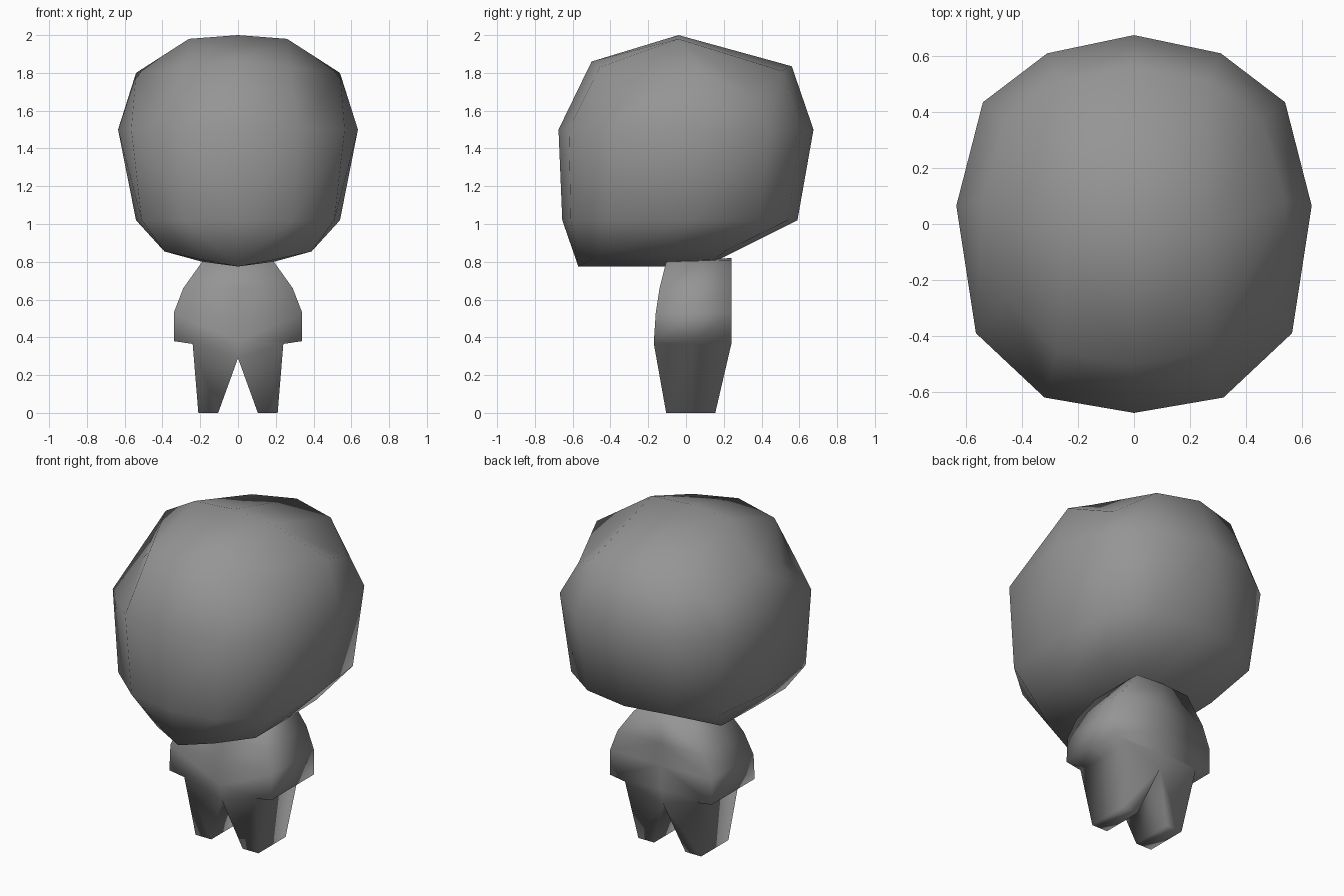
import bpy, bmesh

if "Cube" in bpy.data.objects:
    bpy.data.objects.remove(bpy.data.objects["Cube"])

grey = bpy.data.materials.new("dark_grey")
grey.diffuse_color = (.3, .3, .3, 1)
grey.use_nodes = True
grey.node_tree.nodes["Principled BSDF"].inputs["Base Color"].default_value = grey.diffuse_color


def half_shell(name, rows, faces):
    """Skin a stack of open rows, add extra faces given as point lists, mirror across x."""
    bm = bmesh.new()
    made = {}

    def vert(p):
        key = tuple(round(c, 4) for c in p)
        if key not in made:
            made[key] = bm.verts.new(key)
        return made[key]

    for a, b in zip(rows, rows[1:]):
        for i in range(len(a) - 1):
            bm.faces.new([vert(p) for p in (a[i], a[i + 1], b[i + 1], b[i])])
    for f in faces:
        bm.faces.new([vert(p) for p in f])
    bmesh.ops.recalc_face_normals(bm, faces=bm.faces)
    for f in bm.faces:
        f.smooth = True
    mesh = bpy.data.meshes.new(name)
    bm.to_mesh(mesh)
    bm.free()
    mesh.materials.append(grey)
    ob = bpy.data.objects.new(name, mesh)
    bpy.context.collection.objects.link(ob)
    ob.modifiers.new("Mirror", "MIRROR")
    return ob


def grid_cap(r, c, m):
    """Close a 7-point row with a centre point c and a point m beside it."""
    return [(r[0], r[1], m, c), (r[1], r[2], r[3], m),
            (c, m, r[5], r[6]), (m, r[3], r[4], r[5])]


# Head: big faceted, smooth shaded block
outline = [(0, -.675), (.32, -.62), (.565, -.39), (.635, .065),
           (.54, .435), (.31, .61), (0, .675)]
under = [(0, -.57, .775), (.19, -.50, .81), (.39, -.39, .855), (.39, -.1, .855),
         (.38, .205, .855), (.19, .16, .82), (0, .15, .80)]
jaw = [(0, -.655, 1.02), (.285, -.61, 1.02), (.51, -.415, 1.02), (.54, .03, 1.02),
       (.495, .39, 1.02), (.28, .54, 1.02), (0, .59, 1.02)]
middle = [(x, y, 1.5) for x, y in outline]
crown = [(x * .85, y * .785 + .03, z) for (x, y), z in
         zip(outline, [1.86, 1.83, 1.66, 1.80, 1.68, 1.81, 1.835])]
crown[2] = (.45, -.27, 1.67)
half_shell("head", [under, jaw, middle, crown],
           grid_cap(under, (0, -.1, .775), (.19, -.1, .80)) +
           grid_cap(crown, (0, -.04, 2.0), (.26, -.04, 1.98)))


# Body: boxy torso with flared sides, running straight into two tapered legs
def band(w, front, back, z, inner=0, zi=None, pull=1):
    zi = z if zi is None else zi
    mid = (front + back) / 2
    return [(inner, front * pull, zi), (w, front, z), (w, mid, z),
            (w, back, z), (inner, back * pull, zi)]


foot = band(.21, -.105, .155, 0, .105)
hip = band(.24, -.17, .24, .365, 0, .29, .92)
neck = [(0, -.105, .80), (.19, -.105, .80), (.185, .07, .80),
        (.18, .24, .81), (0, .24, .82)]
half_shell("body", [
    foot,
    hip,
    band(.34, -.17, .24, .38),
    band(.34, -.16, .24, .53),
    band(.29, -.14, .24, .66),
    neck,
], [foot, neck, (foot[0], foot[-1], hip[-1], hip[0])])
